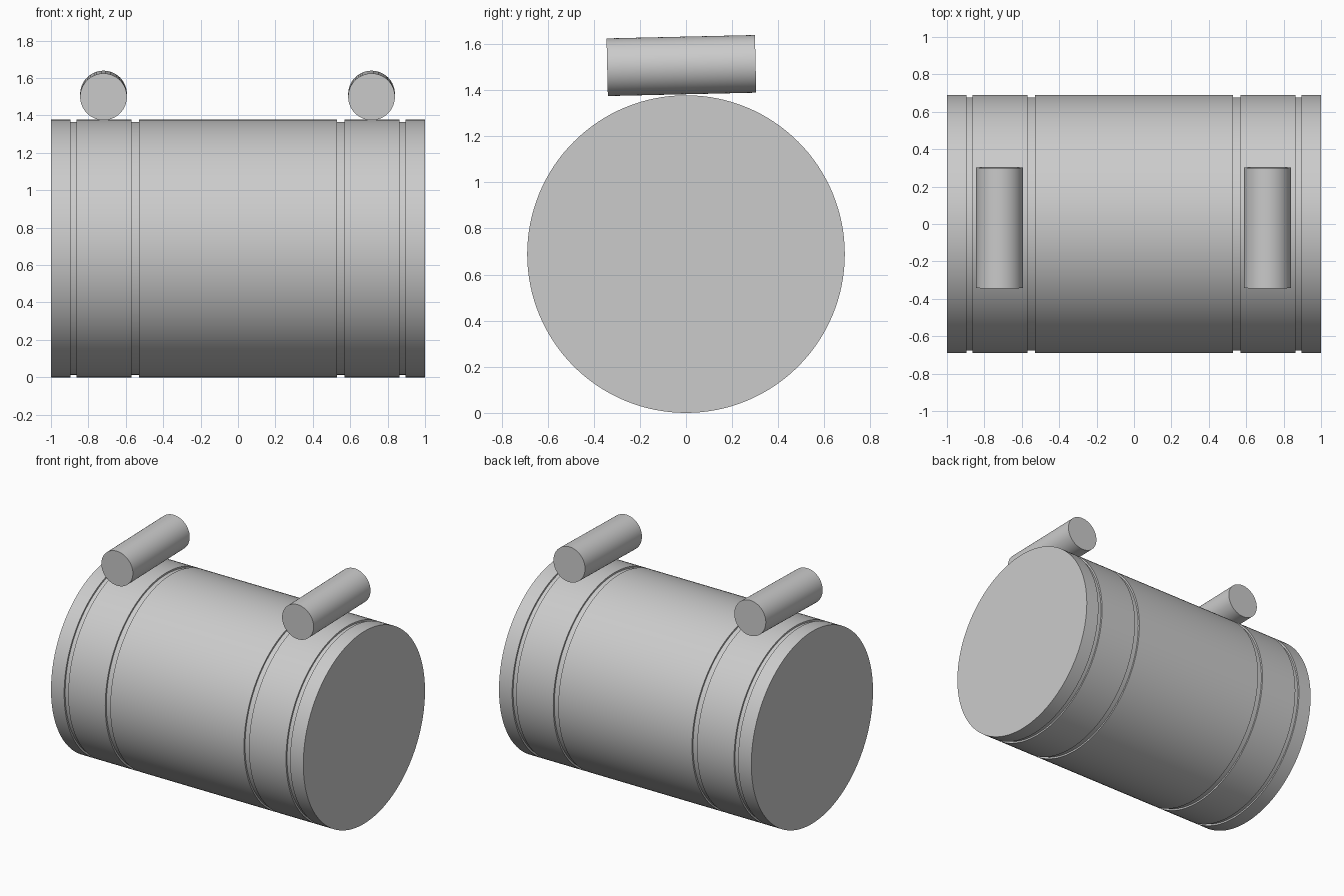
import bpy, bmesh, math
from mathutils import Matrix, Vector

cube = bpy.data.objects.get("Cube")
if cube:
    bpy.data.objects.remove(cube, do_unlink=True)

grey = bpy.data.materials.new("plain grey")
grey.use_nodes = True
colour = (0.6, 0.6, 0.6, 1)
grey.diffuse_color = colour
grey.node_tree.nodes["Principled BSDF"].inputs["Base Color"].default_value = colour


def turned(name, profile, segments, matrix):
    """Closed solid turned about the local x axis from (x, radius) pairs."""
    bm = bmesh.new()
    rings = []
    for x, r in profile:
        angles = [math.tau * i / segments for i in range(segments)]
        rings.append([bm.verts.new((x, r * math.sin(a), r * math.cos(a))) for a in angles])
    for a, b in zip(rings, rings[1:]):
        for i in range(segments):
            j = (i + 1) % segments
            bm.faces.new((a[i], a[j], b[j], b[i]))
    bm.faces.new(rings[0])
    bm.faces.new(rings[-1])
    bmesh.ops.recalc_face_normals(bm, faces=bm.faces)
    mesh = bpy.data.meshes.new(name)
    bm.to_mesh(mesh)
    bm.free()
    mesh.materials.append(grey)
    obj = bpy.data.objects.new(name, mesh)
    obj.matrix_world = matrix
    bpy.context.collection.objects.link(obj)
    bpy.ops.object.select_all(action="DESELECT")
    obj.select_set(True)
    bpy.context.view_layer.objects.active = obj
    bpy.ops.object.shade_smooth_by_angle(angle=math.radians(30))
    return obj


# Barrel with two shallow grooves near each end
radius, depth = 0.689, 0.012
half = []
for start, end in ((0.53, 0.57), (0.863, 0.896)):
    half += [(start, radius), (start, radius - depth),
             (end, radius - depth), (end, radius)]
half.append((1.0, radius))
profile = [(-x, r) for x, r in reversed(half)] + half
turned("barrel", profile, 128, Matrix.Translation((0, 0, radius)))

# Slightly tilted rods resting across the top
for name, x in (("left_rod", 0.714), ("right_rod", -0.719)):
    place = (Matrix.Translation((x, -0.02, 1.507))
             @ Matrix.Rotation(math.radians(1.3), 4, "X")
             @ Matrix.Rotation(math.radians(90), 4, "Z"))
    turned(name, [(-0.322, 0.125), (0.322, 0.125)], 64, place)
